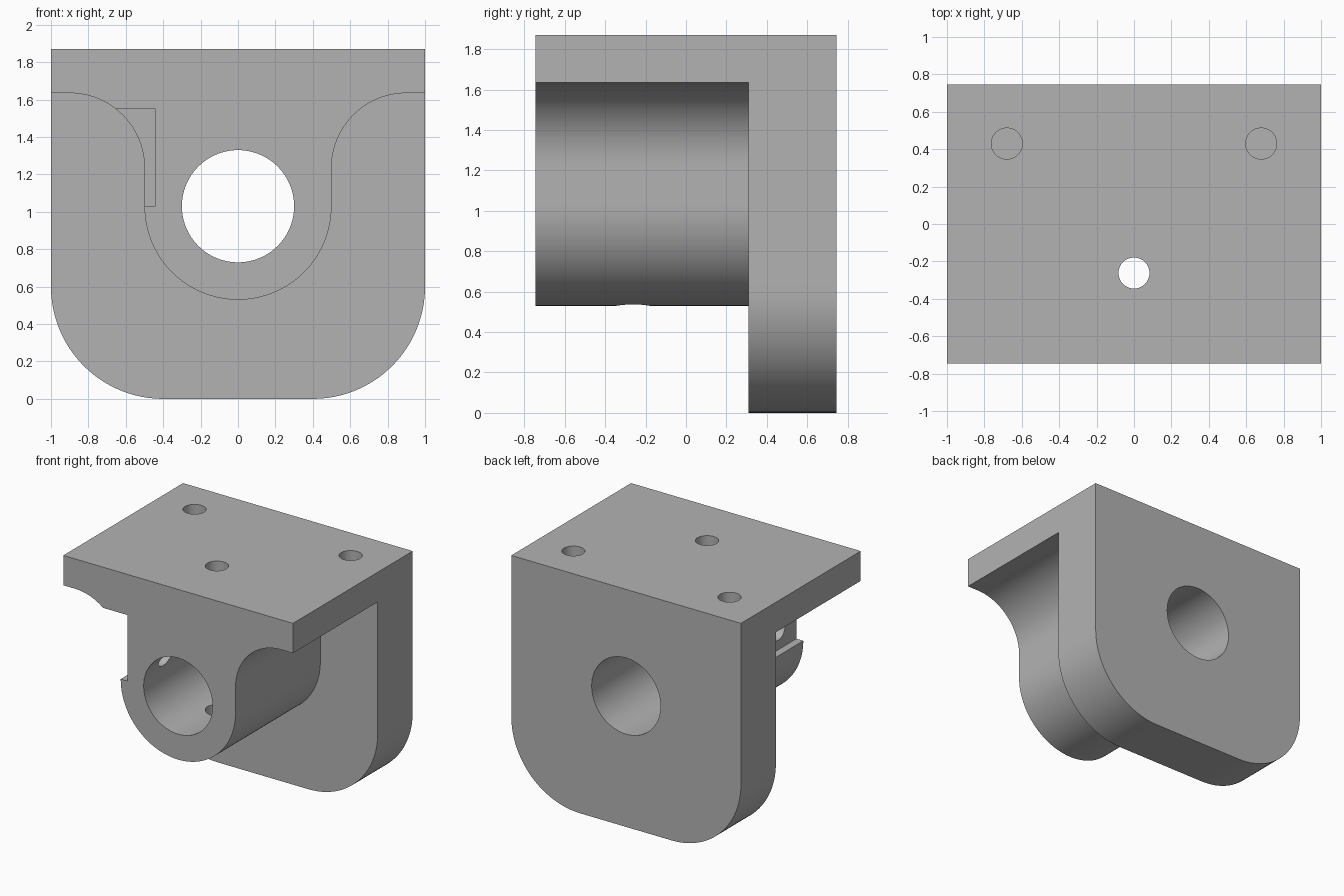
import bpy
import bmesh
from math import cos, sin, radians
from mathutils import Matrix

if "Cube" in bpy.data.objects:
    bpy.data.objects.remove(bpy.data.objects["Cube"], do_unlink=True)

FRONT, STEP, BACK = -0.745, 0.31, 0.745
TOP, BORE_Z = 1.87, 1.03

grey = bpy.data.materials.new("plain grey")
grey.use_nodes = True
grey.diffuse_color = (0.45, 0.45, 0.45, 1)
grey.node_tree.nodes["Principled BSDF"].inputs["Base Color"].default_value = (0.45, 0.45, 0.45, 1)


def arc(cx, cz, r, start, end, steps=24):
    angles = [radians(start + (end - start) * i / steps) for i in range(steps + 1)]
    return [(cx + r * cos(a), cz + r * sin(a)) for a in angles]


def make_object(name, bm):
    bmesh.ops.recalc_face_normals(bm, faces=bm.faces)
    mesh = bpy.data.meshes.new(name)
    bm.to_mesh(mesh)
    bm.free()
    mesh.materials.append(grey)
    obj = bpy.data.objects.new(name, mesh)
    bpy.context.collection.objects.link(obj)
    return obj


def extrude_profile(name, half, y0, y1):
    """Mirror a right-hand outline across x = 0 and extrude it along y."""
    outline = half + [(-x, z) for x, z in reversed(half) if x > 0.0001]
    bm = bmesh.new()
    face = bm.faces.new([bm.verts.new((x, y0, z)) for x, z in outline])
    moved = bmesh.ops.extrude_face_region(bm, geom=[face])["geom"]
    verts = [v for v in moved if isinstance(v, bmesh.types.BMVert)]
    bmesh.ops.translate(bm, verts=verts, vec=(0, y1 - y0, 0))
    return make_object(name, bm)


def cylinder(name, centre, radius, depth, axis="Z", segments=48):
    turn = {"X": Matrix.Rotation(radians(90), 4, "Y"),
            "Y": Matrix.Rotation(radians(90), 4, "X"), "Z": Matrix()}[axis]
    bm = bmesh.new()
    bmesh.ops.create_cone(bm, cap_ends=True, segments=segments, radius1=radius,
                          radius2=radius, depth=depth,
                          matrix=Matrix.Translation(centre) @ turn)
    return make_object(name, bm)


def box(name, low, high):
    bm = bmesh.new()
    bmesh.ops.create_cube(bm, size=1)
    for v in bm.verts:
        v.co = [lo if c < 0 else hi for c, lo, hi in zip(v.co, low, high)]
    return make_object(name, bm)


def combine(target, tool, operation):
    mod = target.modifiers.new(operation.lower(), "BOOLEAN")
    mod.operation, mod.solver, mod.object = operation, "EXACT", tool
    tool.hide_render = True
    bpy.context.view_layer.objects.active = target
    bpy.ops.object.modifier_apply(modifier=mod.name)
    bpy.data.objects.remove(tool, do_unlink=True)


# Rear flange with rounded lower corners
bracket = extrude_profile("bearing_bracket",
                          arc(0.4, 0.6, 0.6, -90, 0) + [(1, TOP)], STEP, BACK)

# Top plate blending through fillets into the round hub
hub_half = arc(0, BORE_Z, 0.5, -90, 0, 32) + arc(0.9, 1.235, 0.4, 180, 90) + [(1, 1.635), (1, TOP)]
combine(bracket, extrude_profile("plate_and_hub", hub_half, FRONT, STEP), "UNION")

# Shaft bore, side notch and its cross hole
combine(bracket, cylinder("bore", (0, 0, BORE_Z), 0.3, 2, "Y", 96), "DIFFERENCE")
combine(bracket, box("notch", (-0.8, FRONT - 0.1, BORE_Z), (-0.44, -0.29, 1.55)), "DIFFERENCE")
combine(bracket, cylinder("side_hole", (-0.35, -0.52, 1.19), 0.085, 0.6, "X"), "DIFFERENCE")

# Through hole in the plate and hub, blind mounting holes over the flange
combine(bracket, cylinder("oil_hole", (0, -0.262, 1.2), 0.083, 2), "DIFFERENCE")
for side in (-1, 1):
    combine(bracket, cylinder("mount_hole", (side * 0.68, 0.43, TOP), 0.083, 1), "DIFFERENCE")

# Smooth curved walls, crisp edges
bpy.ops.object.select_all(action="DESELECT")
bracket.select_set(True)
bpy.context.view_layer.objects.active = bracket
bpy.ops.object.shade_smooth_by_angle(angle=radians(25))
